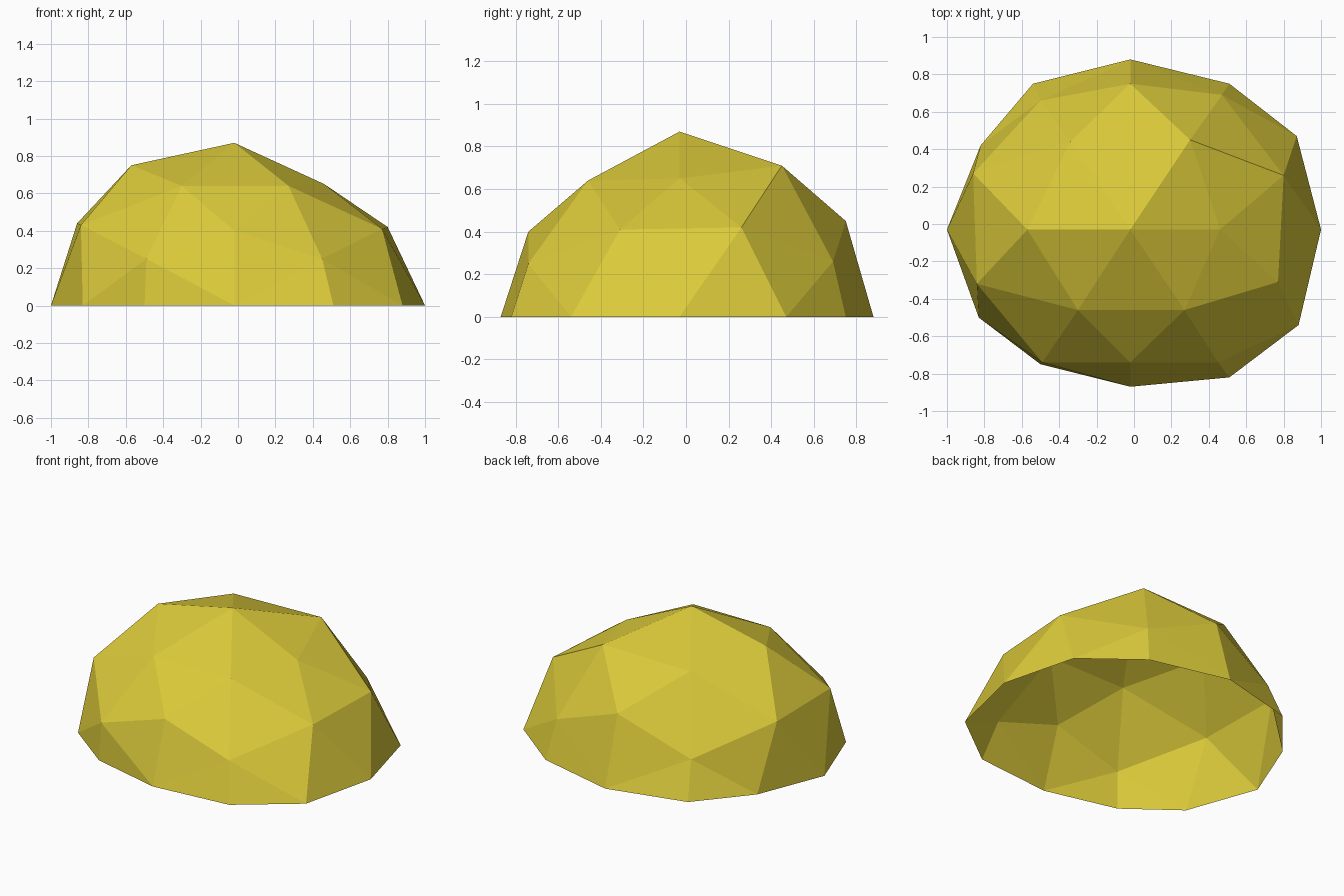
import bpy
import bmesh
from mathutils import Vector

cube = bpy.data.objects.get("Cube")
if cube:
    bpy.data.objects.remove(cube, do_unlink=True)


def flat_material(name, colour):
    material = bpy.data.materials.new(name)
    material.use_nodes = True
    material.diffuse_color = colour
    shader = next(n for n in material.node_tree.nodes if n.type == "BSDF_PRINCIPLED")
    shader.inputs["Base Color"].default_value = colour
    shader.inputs["Roughness"].default_value = 0.8
    return material


# Irregular dome corners, ring by ring from the crown down to the open rim
crown = [(-.02, -.03, .87)]
upper_ring = [(-.57, -.03, .75), (-.3, -.46, .64), (.27, -.46, .64),
              (.46, -.03, .65), (.3, .45, .71), (-.34, .44, .7)]
middle_ring = [(-.84, -.32, .43), (-.02, -.74, .4), (.77, -.31, .41),
               (.8, .26, .42), (-.02, .75, .45), (-.86, .27, .44)]
lower_corners = [(-.49, -.74, .25), (.45, -.74, .25), (.47, .69, .26), (-.5, .66, .24)]
rim = [(1, -.03), (.87, .47), (.51, .75), (-.02, .88), (-.54, .75), (-.82, .42),
       (-1, -.03), (-.83, -.5), (-.5, -.75), (-.02, -.87), (.51, -.82), (.88, -.54)]
corners = [Vector(p) for p in crown + upper_ring + middle_ring + lower_corners]
corners += [Vector((x, y, 0)) for x, y in rim]


def build_shell(name, points, material):
    """Triangulate the points as directions on a sphere, then move them into place."""
    centre = Vector((points[0].x, points[0].y, 0))
    bm = bmesh.new()
    verts = [bm.verts.new((p - centre).normalized()) for p in points]
    nadir = bm.verts.new((0, 0, -1))
    bmesh.ops.convex_hull(bm, input=bm.verts[:])
    bmesh.ops.recalc_face_normals(bm, faces=bm.faces[:])
    # Open the underside
    bmesh.ops.delete(bm, geom=[nadir], context="VERTS")
    for vert, point in zip(verts, points):
        vert.co = point
    bm.normal_update()
    mesh = bpy.data.meshes.new(name)
    bm.to_mesh(mesh)
    bm.free()
    mesh.materials.append(material)
    shell = bpy.data.objects.new(name, mesh)
    bpy.context.collection.objects.link(shell)
    return shell


yellow = flat_material("mustard yellow", (.71, .59, .042, 1))
build_shell("faceted_dome", corners, yellow)
